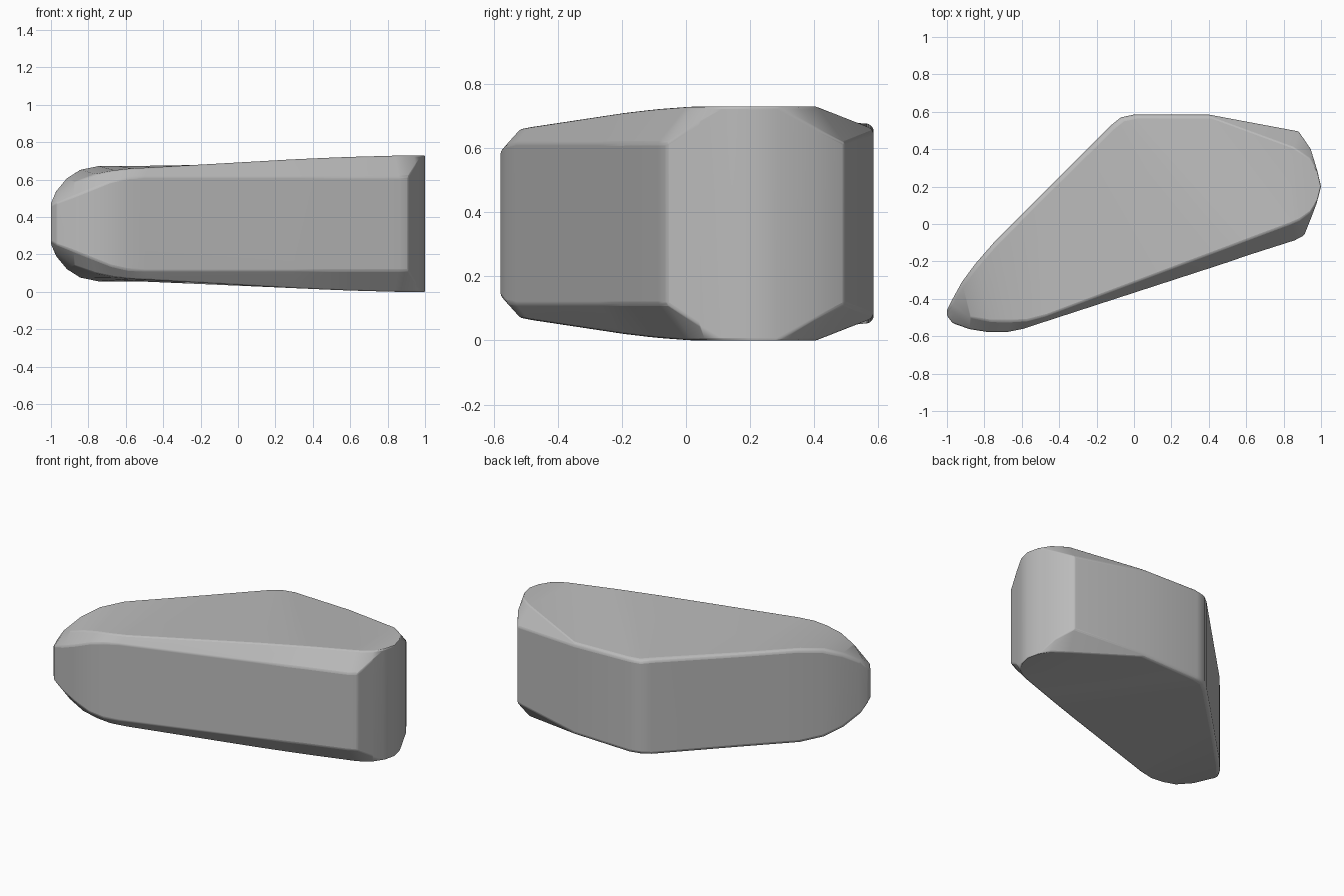
import bpy
import bmesh
import math
from mathutils import Vector

cube = bpy.data.objects.get("Cube")
if cube:
    bpy.data.objects.remove(cube, do_unlink=True)

MIDDLE = 0.3645   # height of the horizontal symmetry plane
TOP = 0.729


def make_material(name, colour):
    material = bpy.data.materials.new(name)
    material.use_nodes = True
    material.diffuse_color = colour
    material.node_tree.nodes["Principled BSDF"].inputs["Base Color"].default_value = colour
    return material


# Upper rim of the front wall, from tail to nose
front_rim = [
    (-1, -.49, .46), (-.97, -.53, .475), (-.88, -.562, .51), (-.78, -.578, .55),
    (-.68, -.578, .59), (-.59, -.56, .61), (-.5, -.53, .615), (.3, -.27, .615),
    (.5, -.205, .615), (.6, -.17, .615), (.86, -.087, .615), (.91, -.06, .615),
    (.95, .04, .68), (.98, .12, TOP), (1, .2, TOP)]

# Crease where the front chamfer meets the top
front_crease = [
    (-1, -.475, .465), (-.96, -.47, .525), (-.87, -.5, .59), (-.76, -.52, .63),
    (-.66, -.52, .65), (-.57, -.515, .66), (-.47, -.49, .665), (.3, -.2, .709),
    (.5, -.125, .718), (.6, -.087, .722), (.84, .003, TOP), (.885, .022, TOP),
    (.94, .06, TOP), (.98, .12, TOP), (1, .2, TOP)]

# Upper rim of the back wall
back_rim = [
    (-1, -.46, .47), (-.975, -.41, .53), (-.92, -.31, .595), (-.85, -.215, .64),
    (-.75, -.1, .66), (-.65, 0, .66), (-.5, .15, .66), (-.12, .53, .665),
    (-.07, .57, .66), (0, .585, .66), (.4, .585, .65), (.88, .495, .615),
    (.945, .4, .665), (.98, .285, TOP), (1, .2, TOP)]

# Back crease at the nose; elsewhere it is a thin rounding of the rim
nose_crease = [(.85, .41, TOP), (.94, .35, TOP), (.98, .285, TOP), (1, .2, TOP)]


def back_crease(index):
    first = len(back_rim) - len(nose_crease)
    if index >= first:
        return Vector(nose_crease[index - first])
    rim, across = Vector(back_rim[index]), Vector(front_crease[index])
    inset = (across - rim).normalized() * min(0.018, (across - rim).length / 3)
    return rim + inset + Vector((0, 0, 0.014))


def section(index):
    """Upper half of a cross-section followed by its reflection."""
    upper = [Vector(front_rim[index]), Vector(front_crease[index]),
             back_crease(index), Vector(back_rim[index])]
    lower = [Vector((p.x, p.y, 2 * MIDDLE - p.z)) for p in reversed(upper)]
    return upper + lower


# Loft the cross-sections from tail to nose
bm = bmesh.new()
rings = [[bm.verts.new(p) for p in section(i)] for i in range(len(front_rim))]
for ring, following in zip(rings, rings[1:]):
    for k in range(len(ring)):
        n = (k + 1) % len(ring)
        bm.faces.new((ring[k], ring[n], following[n], following[k]))
bm.faces.new(rings[0])
bmesh.ops.remove_doubles(bm, verts=bm.verts, dist=0.0005)
bmesh.ops.dissolve_degenerate(bm, edges=bm.edges, dist=0.0005)
bmesh.ops.recalc_face_normals(bm, faces=bm.faces)

mesh = bpy.data.meshes.new("wedge_body")
bm.to_mesh(mesh)
bm.free()
body = bpy.data.objects.new("wedge_body", mesh)
bpy.context.collection.objects.link(body)
mesh.materials.append(make_material("plain_grey", (0.5, 0.5, 0.5, 1)))

# Smooth rounded parts, keep the hard nose edge
bpy.ops.object.select_all(action='DESELECT')
body.select_set(True)
bpy.context.view_layer.objects.active = body
bpy.ops.object.shade_smooth_by_angle(angle=math.radians(35))
bevel = body.modifiers.new("soft_edges", 'BEVEL')
bevel.width = 0.008
bevel.segments = 2
bevel.angle_limit = math.radians(28)
weighted = body.modifiers.new("even_shading", 'WEIGHTED_NORMAL')
weighted.keep_sharp = True
